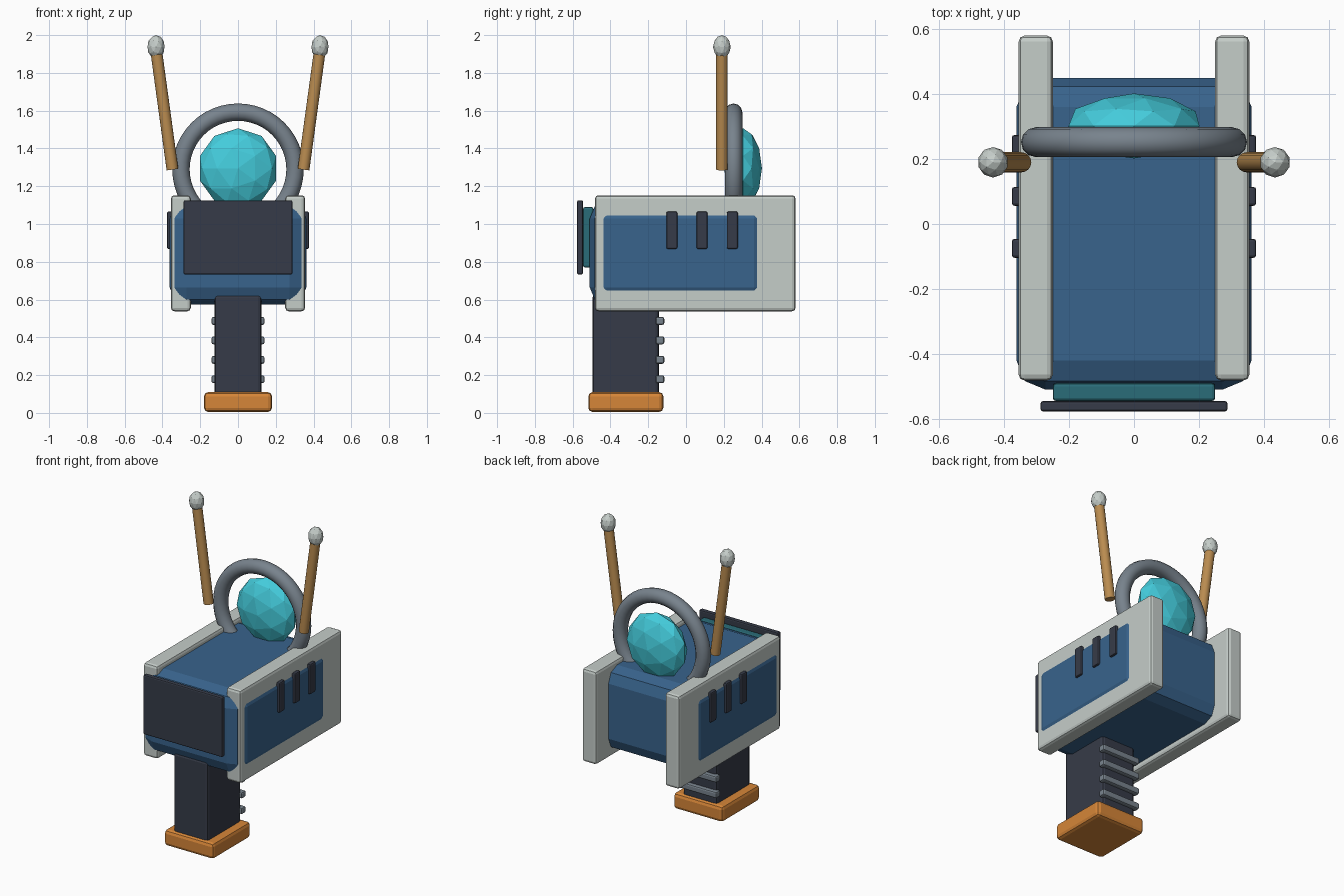
import bpy, math
from mathutils import Vector

if "Cube" in bpy.data.objects:
    bpy.data.objects.remove(bpy.data.objects["Cube"])


def material(name, r, g, b):
    m = bpy.data.materials.new(name)
    lin = [((c / 255 + 0.055) / 1.055) ** 2.4 for c in (r, g, b)]
    m.diffuse_color = (*lin, 1)
    m.use_nodes = True
    m.node_tree.nodes["Principled BSDF"].inputs["Base Color"].default_value = m.diffuse_color
    return m


BLUE = material("blue", 56, 99, 140)
PALE = material("pale grey", 197, 205, 201)
DARK = material("charcoal", 54, 59, 72)
ORANGE = material("orange", 214, 134, 56)
STEEL = material("steel grey", 120, 131, 141)
CYAN = material("cyan", 68, 204, 220)
TEAL = material("dark teal", 42, 108, 120)
TAN = material("tan", 186, 140, 80)


def finish(name, mat):
    o = bpy.context.object
    o.name = name
    o.data.materials.append(mat)
    return o


def box(name, mat, x, y, z, bevel=0.01, segments=2):
    """Bevelled box from (min, max) ranges."""
    bpy.ops.mesh.primitive_cube_add(size=1, location=[sum(r) / 2 for r in (x, y, z)])
    o = finish(name, mat)
    o.scale = [r[1] - r[0] for r in (x, y, z)]
    bpy.ops.object.transform_apply(location=False, rotation=False, scale=True)
    b = o.modifiers.new("bevel", 'BEVEL')
    b.width, b.segments = bevel, segments
    return o


def gem(name, mat, loc, scale, rot=(0, 0, 0)):
    """Faceted ball."""
    bpy.ops.mesh.primitive_ico_sphere_add(subdivisions=2, radius=1, location=loc, rotation=rot)
    o = finish(name, mat)
    o.scale = scale
    return o


# Main body, its flat sides just break through the side plates
box("body", BLUE, (-0.362, 0.362), (-0.51, 0.45), (0.575, 1.118), 0.09)

# Front screen and its backing
box("screen_backing", TEAL, (-0.25, 0.25), (-0.545, -0.49), (0.77, 1.09))
box("screen", DARK, (-0.288, 0.288), (-0.577, -0.545), (0.733, 1.125), 0.008)

# Grip, base and finger ribs
box("grip", DARK, (-0.125, 0.125), (-0.495, -0.142), (0.06, 0.63), 0.02)
box("grip_base", ORANGE, (-0.18, 0.18), (-0.517, -0.12), (0.005, 0.11), 0.022)
for i in range(4):
    z = 0.178 + i * 0.103
    box("grip_rib", STEEL, (-0.14, 0.14), (-0.16, -0.115), (z - 0.021, z + 0.021))

# Parts mirrored on both sides
for s in (-1, 1):
    def side(a, b):
        return sorted((s * a, s * b))

    box("side_plate", PALE, side(0.25, 0.355), (-0.482, 0.58), (0.538, 1.152), 0.018)
    for y in (-0.075, 0.085, 0.245):
        box("vent", DARK, side(0.34, 0.376), (y - 0.029, y + 0.029), (0.868, 1.066), 0.008)

    # Tilted antenna with a faceted tip
    low, high = Vector((s * 0.347, 0.19, 1.288)), Vector((s * 0.432, 0.19, 1.91))
    d = high - low
    bpy.ops.mesh.primitive_cylinder_add(vertices=16, radius=0.031, depth=d.length,
                                        location=(low + high) / 2,
                                        rotation=(0, math.atan2(d.x, d.z), 0))
    finish("antenna", TAN)
    bpy.ops.object.shade_smooth_by_angle()
    gem("antenna_tip", PALE, (s * 0.434, 0.19, 1.938), (0.047, 0.047, 0.062))

# Ring standing on top, with a flattened gem behind it
bpy.ops.mesh.primitive_torus_add(major_segments=48, minor_segments=12, major_radius=0.302,
                                 minor_radius=0.046, location=(0, 0.252, 1.29),
                                 rotation=(math.pi / 2, 0, 0))
finish("ring", STEEL)
bpy.ops.object.shade_smooth_by_angle(angle=math.radians(60))
gem("gem", CYAN, (0, 0.302, 1.295), (0.212, 0.212, 0.1), (-math.pi / 2, 0, 0))
